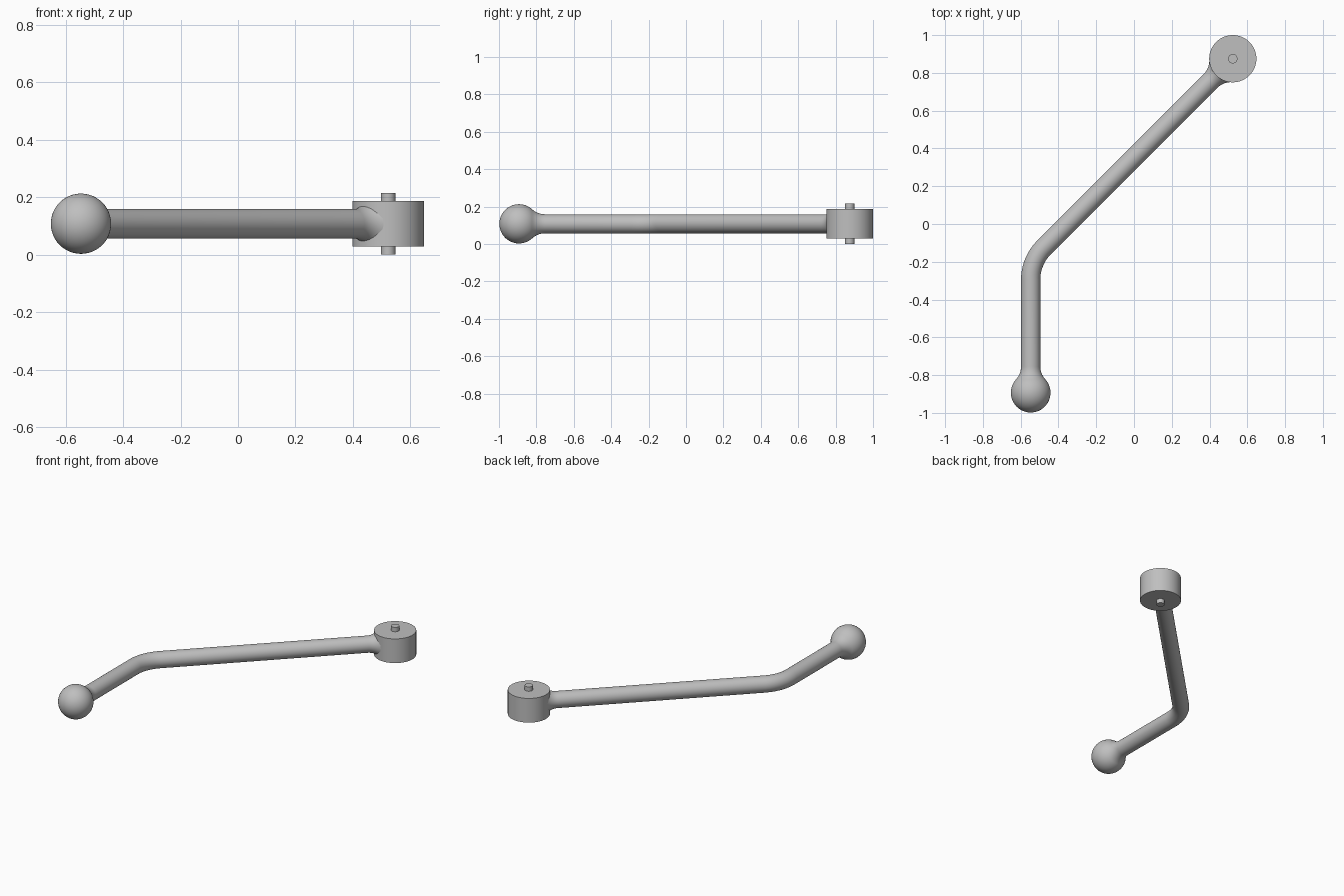
import bpy, bmesh
from math import sin, cos, pi, sqrt, tan, asin, radians
from mathutils import Vector

cube = bpy.data.objects.get("Cube")
if cube:
    bpy.data.objects.remove(cube, do_unlink=True)

steel = bpy.data.materials.new("grey_steel")
steel.use_nodes = True
grey = (0.52, 0.52, 0.52, 1)
steel.diffuse_color = grey
steel.node_tree.nodes["Principled BSDF"].inputs["Base Color"].default_value = grey

MID = 0.108                              # height of the arm axis
BALL = Vector((-0.547, -0.893, MID))
HUB = Vector((0.523, 0.875, MID))
BALL_R, HUB_R, ROD_R, FILLET = 0.105, 0.125, 0.051, 0.1
SIDES = 48


def finish(ob, name):
    ob.name = ob.data.name = name
    ob.data.materials.append(steel)
    bpy.ops.object.select_all(action="DESELECT")
    ob.select_set(True)
    bpy.context.view_layer.objects.active = ob
    bpy.ops.object.shade_smooth_by_angle(angle=radians(35))


def cylinder(name, radius, height, sides):
    bpy.ops.mesh.primitive_cylinder_add(vertices=sides, radius=radius, depth=height, location=HUB)
    finish(bpy.context.object, name)


def flare(end_r, stop):
    """Distance and radius pairs of a concave fillet, from the joint outwards."""
    start = sqrt((end_r + FILLET) ** 2 - (ROD_R + FILLET) ** 2)
    top = asin((start - stop) / FILLET)
    return [(start - FILLET * sin(top * (1 - i / 8)),
             ROD_R + FILLET * (1 - cos(top * (1 - i / 8)))) for i in range(9)]


# Ball end
bpy.ops.mesh.primitive_uv_sphere_add(segments=SIDES, ring_count=24, radius=BALL_R, location=BALL)
finish(bpy.context.object, "ball_end")

# Hub and the pin through it
cylinder("hub", HUB_R, 0.158, 64)
cylinder("pin", 0.025, 0.215, 24)

# Bent rod: stations of (centre, direction, radius)
ahead = Vector((0, 1, 0))
slant = Vector((1, 1, 0)).normalized()
corner = Vector((BALL.x, HUB.y - (HUB.x - BALL.x), MID))
trim = 0.1
bend_r = trim / tan(pi / 8)
bend_mid = corner - ahead * trim + Vector((bend_r, 0, 0))

stations = [(BALL + ahead * d, ahead, r) for d, r in flare(BALL_R, 0.07)]
for i in range(13):
    a = pi / 4 * i / 12
    stations.append((bend_mid + bend_r * Vector((-cos(a), sin(a), 0)),
                     Vector((sin(a), cos(a), 0)), ROD_R))
stations += [(HUB - slant * d, slant, r) for d, r in reversed(flare(HUB_R, 0.1))]

bm = bmesh.new()
rings = []
for centre, along, radius in stations:
    side = along.cross(Vector((0, 0, 1)))
    rings.append([bm.verts.new(centre + radius * (side * cos(2 * pi * k / SIDES)
                  + Vector((0, 0, sin(2 * pi * k / SIDES))))) for k in range(SIDES)])
for a, b in zip(rings, rings[1:]):
    for k in range(SIDES):
        n = (k + 1) % SIDES
        bm.faces.new((a[k], a[n], b[n], b[k]))
bm.faces.new(rings[0])
bm.faces.new(rings[-1])
bmesh.ops.recalc_face_normals(bm, faces=bm.faces)
mesh = bpy.data.meshes.new("bent_rod")
bm.to_mesh(mesh)
bm.free()
rod = bpy.data.objects.new("bent_rod", mesh)
bpy.context.collection.objects.link(rod)
finish(rod, "bent_rod")
